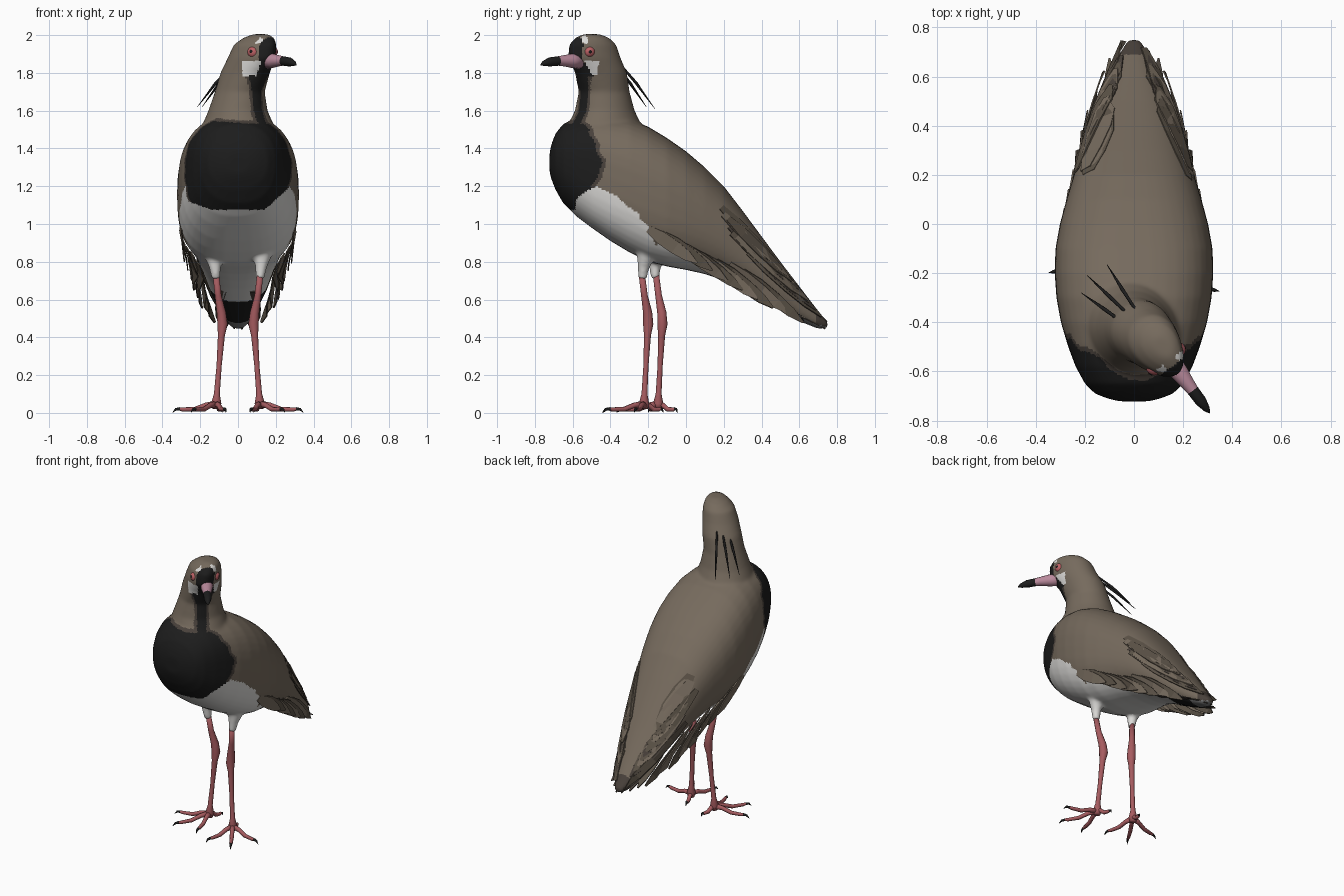
import bpy, bmesh, math, random
from mathutils import Vector
from mathutils.bvhtree import BVHTree

if "Cube" in bpy.data.objects:
    bpy.data.objects.remove(bpy.data.objects["Cube"])

random.seed(4)
COLOURS = {
    "brown plumage": (0.18, 0.145, 0.11), "dark feather brown": (0.105, 0.085, 0.063),
    "border brown": (0.065, 0.052, 0.043), "black": (0.012, 0.012, 0.012),
    "white": (0.72, 0.71, 0.69), "under tail grey": (0.2, 0.2, 0.2),
    "leg red": (0.38, 0.105, 0.115), "bill pink": (0.5, 0.26, 0.34), "eye red": (0.5, 0.12, 0.13)}
MATS = []
for n, c in COLOURS.items():
    m = bpy.data.materials.new(n)
    m.diffuse_color = (*c, 1)
    m.use_nodes = True
    m.node_tree.nodes["Principled BSDF"].inputs["Base Color"].default_value = m.diffuse_color
    MATS.append(m)
BROWN, DARK, BORDER, BLACK, WHITE, GREY, RED, PINK, EYE = range(9)


def finish(name, bm, smooth=True):
    bmesh.ops.recalc_face_normals(bm, faces=bm.faces[:])
    me = bpy.data.meshes.new(name)
    for f in bm.faces:
        f.smooth = smooth
    bm.to_mesh(me)
    bm.free()
    for m in MATS:
        me.materials.append(m)
    ob = bpy.data.objects.new(name, me)
    bpy.context.collection.objects.link(ob)
    return ob


def loft(bm, rings, mats=None):
    vs = [[bm.verts.new(p) for p in r] for r in rings]
    n = len(vs[0])
    for k, (a, b) in enumerate(zip(vs, vs[1:])):
        for i in range(n):
            f = bm.faces.new((a[i], a[(i + 1) % n], b[(i + 1) % n], b[i]))
            f.material_index = mats[k] if mats else 0
    for r, k in ((vs[0], 0), (vs[-1], -1)):
        bm.faces.new(r).material_index = mats[k] if mats else 0


def tube(bm, path, radii, mats, n=10):
    path = [Vector(p) for p in path]
    rings, side, old = [], None, None
    for i, p in enumerate(path):
        d = (path[min(i + 1, len(path) - 1)] - path[max(i - 1, 0)]).normalized()
        side = d.orthogonal().normalized() if side is None else old.rotation_difference(d) @ side
        old, up = d, d.cross(side)
        rings.append([p + radii[i] * (math.cos(t) * side + math.sin(t) * up)
                      for t in (2 * math.pi * j / n for j in range(n))])
    loft(bm, rings, mats)


def interp(x, pts):
    for (a, u), (b, v) in zip(pts, pts[1:]):
        if x <= b:
            return u + (v - u) * max(0, (x - a) / (b - a))
    return pts[-1][1]


# Body: slices along y (y, top, bottom, half width)
BODY = [(-.722, 1.38, 1.27, .06), (-.71, 1.43, 1.23, .11), (-.69, 1.48, 1.18, .16), (-.65, 1.53, 1.11, .20),
        (-.58, 1.56, 1.04, .238), (-.5, 1.57, .98, .268), (-.4, 1.57, .91, .298), (-.3, 1.555, .85, .316),
        (-.2, 1.515, .80, .323), (-.1, 1.455, .775, .32), (0, 1.385, .757, .302), (.1, 1.30, .735, .275),
        (.2, 1.20, .70, .245), (.3, 1.07, .655, .212), (.4, .935, .60, .18), (.5, .80, .54, .145),
        (.6, .67, .485, .10), (.7, .54, .445, .055), (.75, .48, .45, .025)]
# Head and neck: slices along z (z, x, y, half length, half width, narrowing towards the bill)
HEAD = [(1.38, 0, -.43, .2, .2, 0), (1.5, 0, -.43, .215, .19, 0), (1.6, 0, -.43, .16, .155, 0),
        (1.7, .012, -.435, .138, .128, .05), (1.8, .045, -.455, .145, .122, .15), (1.88, .083, -.492, .152, .11, .25),
        (1.95, .10, -.50, .137, .096, .25), (1.985, .115, -.50, .1, .07, .2), (2.005, .12, -.5, .05, .035, 0)]
FWD, SIDE = Vector((.6, -.8, 0)), Vector((.8, .6, 0))
ANG = [2 * math.pi * i / 40 for i in range(40)]


def sq(v, e):
    return math.copysign(abs(v) ** (2 / e), v)


bm = bmesh.new()
rings = []
for y, a, b, w in BODY:
    e = interp(y, [(-.7, 2.2), (-.5, 2.7), (-.1, 2.6), (.2, 2.3)])
    rings.append([(w * sq(math.cos(t), e), y, (a + b) / 2 + (a - b) / 2 * sq(math.sin(t), e)) for t in ANG])
loft(bm, rings)
loft(bm, [[Vector((x, y, z)) + a * math.cos(t) * FWD + b * (1 - k * math.cos(t)) * math.sin(t) * SIDE for t in ANG]
          for z, x, y, a, b, k in HEAD])
LEGS = ((1, 0, "left"), (-1, .075, "right"))
for sd, dy, label in LEGS:
    tube(bm, [(sd * .13, -.2 + dy * .8, .9), (sd * .127, -.215 + dy * .8, .82), (sd * .122, -.225 + dy * .8, .77),
              (sd * .117, -.23 + dy * .9, .71)], [.075, .046, .031, .023], None, 16)
body = finish("body_and_head", bm)
m = body.modifiers.new("join", 'REMESH')
m.mode, m.voxel_size = 'VOXEL', .0105
m = body.modifiers.new("soften", 'SMOOTH')
m.factor, m.iterations = .5, 8
dg = bpy.context.evaluated_depsgraph_get()
me = bpy.data.meshes.new_from_object(body.evaluated_get(dg))
body.modifiers.clear()
body.data = me
me.materials.clear()
for mt in MATS:
    me.materials.append(mt)

# Plumage pattern
WING_LINE = [(-.8, 1.25), (-.48, 1.22), (-.33, 1.11), (-.2, 1.0), (-.16, .88), (0, .80), (.1, .6)]
BIB_BACK = [(1.05, -.48), (1.2, -.49), (1.3, -.45), (1.42, -.475), (1.5, -.51), (1.57, -.59), (1.6, -.62)]


def bib(p, grow):
    low = 1.075 + max(0, abs(p.x) - .14) * (.9 if p.x > 0 else .35)
    return p.z > low and p.z < 1.535 + grow and p.y < interp(p.z, BIB_BACK) + grow


def plumage(p, n):
    f, s = p.dot(FWD), p.dot(SIDE)
    off = abs(s + .22)
    if p.z > 1.53 and f > .3:
        if p.z > 1.955 and .53 < f < .555 and off > .03:
            return WHITE
        if 1.785 < p.z < 1.862 and .475 < f < .565 and off > .05:
            return WHITE
        if p.z > 1.78 and f > interp(p.z, [(1.78, .49), (1.8, .495), (1.87, .56), (2, .555)]):
            return BLACK
        if p.z < 1.8 and f > .42 and abs(s + .245) < interp(p.z, [(1.55, .03), (1.7, .03), (1.79, .065)]):
            return BLACK
        if p.z < 1.8 and f > .42 and abs(s + .245) < interp(p.z, [(1.55, .05), (1.7, .045), (1.79, .075)]):
            return BORDER
    w = .008 * math.sin(31 * p.z + 17 * p.x) + .006 * math.sin(67 * p.z)
    if bib(p, w):
        return BLACK
    if bib(p, w + .022):
        return BORDER
    if p.z < .755 and abs(p.x) > .08 and p.y < 0:
        return WHITE
    if p.y < .1 and p.z < interp(p.y, WING_LINE) + w:
        return WHITE
    if p.y > -.15 and n.z < -.55:
        return WHITE if p.y < .42 else BLACK if p.y < .62 else GREY
    return BORDER if p.y > .69 else BROWN


for p in me.polygons:
    p.use_smooth = True
    p.material_index = plumage(p.center, p.normal)
tree = BVHTree.FromPolygons([v.co for v in me.vertices], [p.vertices[:] for p in me.polygons])

# Wing feathers: thin pointed plates lying on the body's sides, the lower ones standing off
SHAPE = [(0, .55), (.25, 1), (.55, 1), (.8, .75), (1, .12)]
FLARE = [(-.2, .3), (0, .29), (.2, .245), (.4, .195), (.6, .115), (.75, .03)]


def strip(bm, left, right, mat):
    a, b = ([bm.verts.new(p) for p in q] for q in (left, right))
    for i in range(len(a) - 1):
        bm.faces.new((a[i], b[i], b[i + 1], a[i + 1])).material_index = mat


def on_side(y, z, sd, lift, flare):
    hit = tree.ray_cast(Vector((sd * 2, y, z)), Vector((-sd, 0, 0)))[0]
    x = abs(hit.x) if hit else abs(tree.find_nearest(Vector((sd * .15, y, z)))[0].x)
    limit = interp(y, FLARE)
    x = x + (max(x, limit) - x) * flare if flare else min(x, limit)
    return (sd * (x + lift), y, z)


def feather(bm, root, tip, w, sd, lift, mat, flare=0):
    d = (Vector(tip) - Vector(root)).normalized()
    rows = [[], []]
    for t, k in SHAPE:
        c = Vector(root).lerp(Vector(tip), t)
        for row, s in zip(rows, (1, -1)):
            row.append(on_side(c.x - d.y * w * k * s, c.y + d.x * w * k * s, sd, lift + .012 * t, flare * t ** .5))
    strip(bm, rows[0], rows[1], mat)


bm = bmesh.new()
for sd in (1, -1):
    for i in range(9):
        t, r = i / 8, random.uniform(-.02, .02)
        feather(bm, (.2 + .12 * t + r, 1.1 - .26 * t + r), (.5 + .23 * t - r, .77 - .27 * t + r),
                .026, sd, .005 + .003 * (i % 3), (DARK, BROWN, DARK, BORDER)[i % 4])
    for i in range(8):
        t, r = i / 7, random.uniform(-.012, .012)
        feather(bm, (-.2 + .5 * t, .98 - .24 * t + r), (.06 + .56 * t, .80 - .33 * t + r),
                .034, sd, .006 + .003 * (i % 2), (BROWN, DARK)[i % 2], .9)
wing = finish("wing_feathers", bm, False)
wing.modifiers.new("thickness", 'SOLIDIFY').thickness = .006

# Tail feathers
bm = bmesh.new()
for i, x in enumerate((-.1, -.06, -.02, .02, .06, .1)):
    tip = .755 - abs(x) * .8
    rows = [[(x * (.8 + .2 * t) + s * .03 * k, .34 + (tip - .34) * t, .65 - .5 * (tip - .34) * t - .004 * (i % 2))
             for t, k in SHAPE] for s in (-1, 1)]
    strip(bm, rows[0], rows[1], BORDER if i % 2 else DARK)
tail = finish("tail_feathers", bm, False)
tail.modifiers.new("thickness", 'SOLIDIFY').thickness = .006

# Crest plumes rooted in the back of the head
bm = bmesh.new()
for a, b in (((.02, -.37, 1.87), (-.11, -.165, 1.61)), ((.0, -.39, 1.86), (-.19, -.21, 1.62)),
             ((-.02, -.42, 1.85), (-.215, -.28, 1.62))):
    a, b = Vector(a), Vector(b)
    tube(bm, [a, a.lerp(b, .5) + Vector((-.004, .004, .006)), b], [.005, .008, .001], [BLACK] * 2, 6)
finish("crest_plumes", bm)

# Bill
bm = bmesh.new()
tube(bm, [f * FWD - .215 * SIDE + Vector((0, 0, z)) for f, z in
          ((.53, 1.863), (.60, 1.864), (.65, 1.864), (.685, 1.863), (.74, 1.858), (.78, 1.85), (.80, 1.843))],
     [.042, .037, .029, .025, .024, .014, .003], [PINK] * 3 + [BLACK] * 3, 14)
finish("bill", bm)

# Eyes with pupils
for sd, label in ((1, "left"), (-1, "right")):
    hit, nor = tree.ray_cast(.525 * FWD - .22 * SIDE + Vector((0, 0, 1.912)), sd * SIDE)[:2]
    bm = bmesh.new()
    for c, r, mat in ((hit - nor * .019, .032, EYE), (hit + nor * .004, .0115, BLACK)):
        old = set(bm.faces)
        geo = bmesh.ops.create_uvsphere(bm, u_segments=16, v_segments=10, radius=r)
        bmesh.ops.translate(bm, verts=geo["verts"], vec=c)
        for f in set(bm.faces) - old:
            f.material_index = mat
    finish(label + "_eye", bm)

# Legs, toes and claws
for sd, dy, label in LEGS:
    bm = bmesh.new()
    tube(bm, [(sd * x, y + dy, z) for x, y, z in
              ((.118, -.235, .74), (.105, -.22, .62), (.088, -.203, .53), (.082, -.2, .47), (.088, -.204, .41),
               (.1, -.212, .25), (.112, -.22, .1), (.115, -.222, .05), (.115, -.222, .02))],
         [.017, .018, .025, .028, .019, .014, .016, .028, .02], [RED] * 8, 12)
    for tx, ty in ((.225, -.05), (.13, -.21), (-.05, -.215), (-.03, .1)):
        base = Vector((sd * .115, -.222 + dy, .035))
        d = Vector((sd * tx, ty, 0))
        tube(bm, [base + d * t + Vector((0, 0, h)) for t, h in
                  ((0, .01), (.25, .005), (.5, -.016), (.8, -.017), (.86, -.014), (.95, -.016), (1.03, -.033))],
             [.02, .014, .013, .011, .009, .007, .001], [RED] * 4 + [BLACK] * 2, 8)
    finish(label + "_leg", bm)
